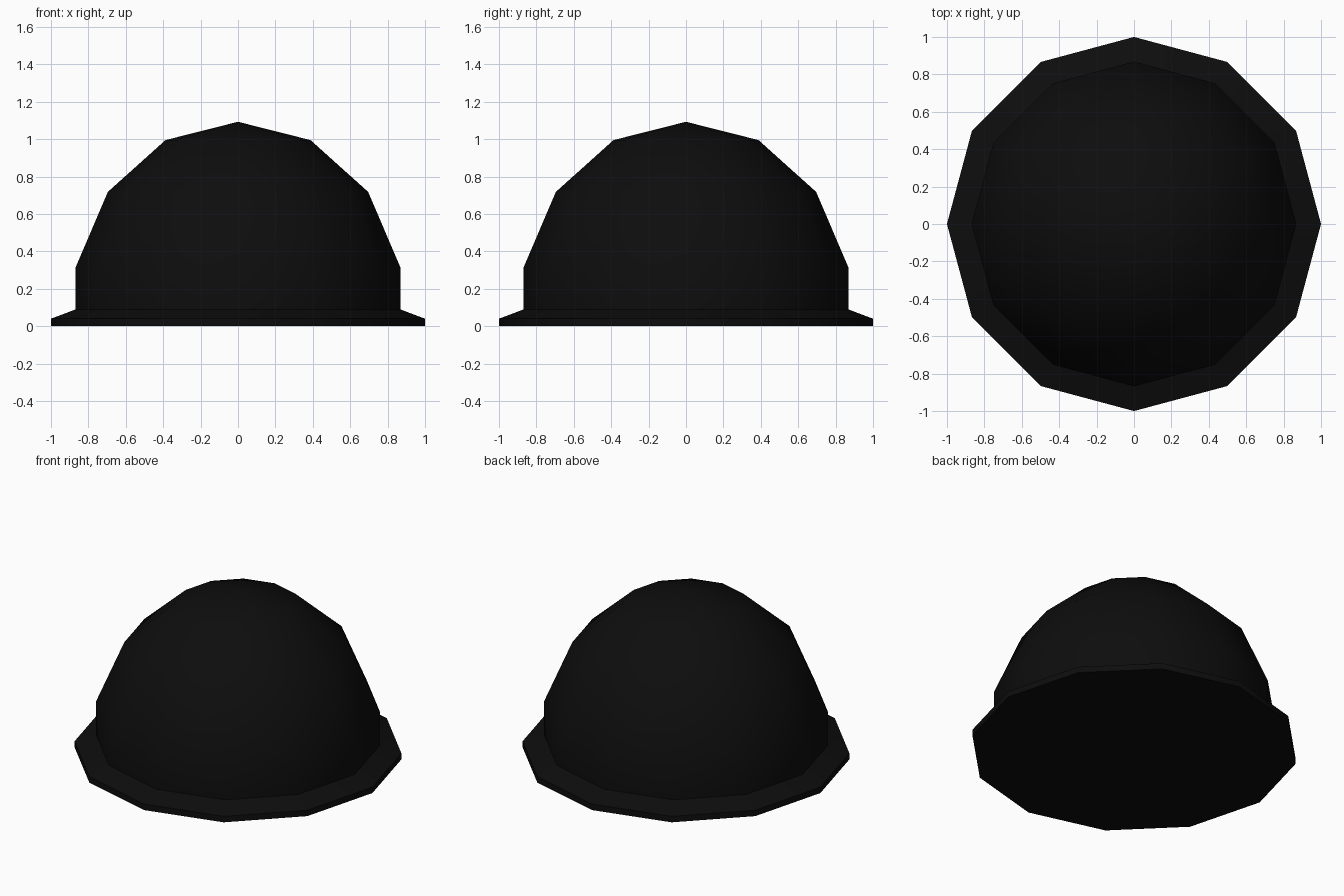
import bpy, bmesh
from math import cos, sin, tau

if "Cube" in bpy.data.objects:
    bpy.data.objects.remove(bpy.data.objects["Cube"])

SIDES = 12

black = bpy.data.materials.new("black")
black.diffuse_color = (0.004, 0.004, 0.004, 1)
black.use_nodes = True
black.node_tree.nodes["Principled BSDF"].inputs["Base Color"].default_value = black.diffuse_color


def lathe(name, profile):
    """Revolve (radius, z) points around z; radius 0 makes a pole."""
    bm = bmesh.new()
    rings = []
    for r, z in profile:
        n = SIDES if r > 0 else 1
        rings.append([bm.verts.new((r * cos(tau * i / SIDES), r * sin(tau * i / SIDES), z))
                      for i in range(n)])
    for low, high in zip(rings, rings[1:]):
        for i in range(SIDES):
            j = (i + 1) % SIDES
            if len(high) == 1:
                bm.faces.new((low[i], low[j], high[0]))
            else:
                bm.faces.new((low[i], low[j], high[j], high[i]))
    # Close the underside
    bm.faces.new(rings[0][::-1])
    if len(rings[-1]) > 1:
        bm.faces.new(rings[-1])
    mesh = bpy.data.meshes.new(name)
    bm.to_mesh(mesh)
    bm.free()
    mesh.materials.append(black)
    obj = bpy.data.objects.new(name, mesh)
    bpy.context.collection.objects.link(obj)
    bpy.ops.object.select_all(action='DESELECT')
    obj.select_set(True)
    bpy.context.view_layer.objects.active = obj
    bpy.ops.object.shade_smooth_by_angle(angle=0.65)
    return obj


# One closed body: bottom disc, sloped flange, short wall and dome
lathe("domed_cap", [(1.0, 0.0), (1.0, 0.04), (0.868, 0.09), (0.868, 0.315),
                    (0.696, 0.718), (0.388, 0.995), (0.0, 1.093)])
